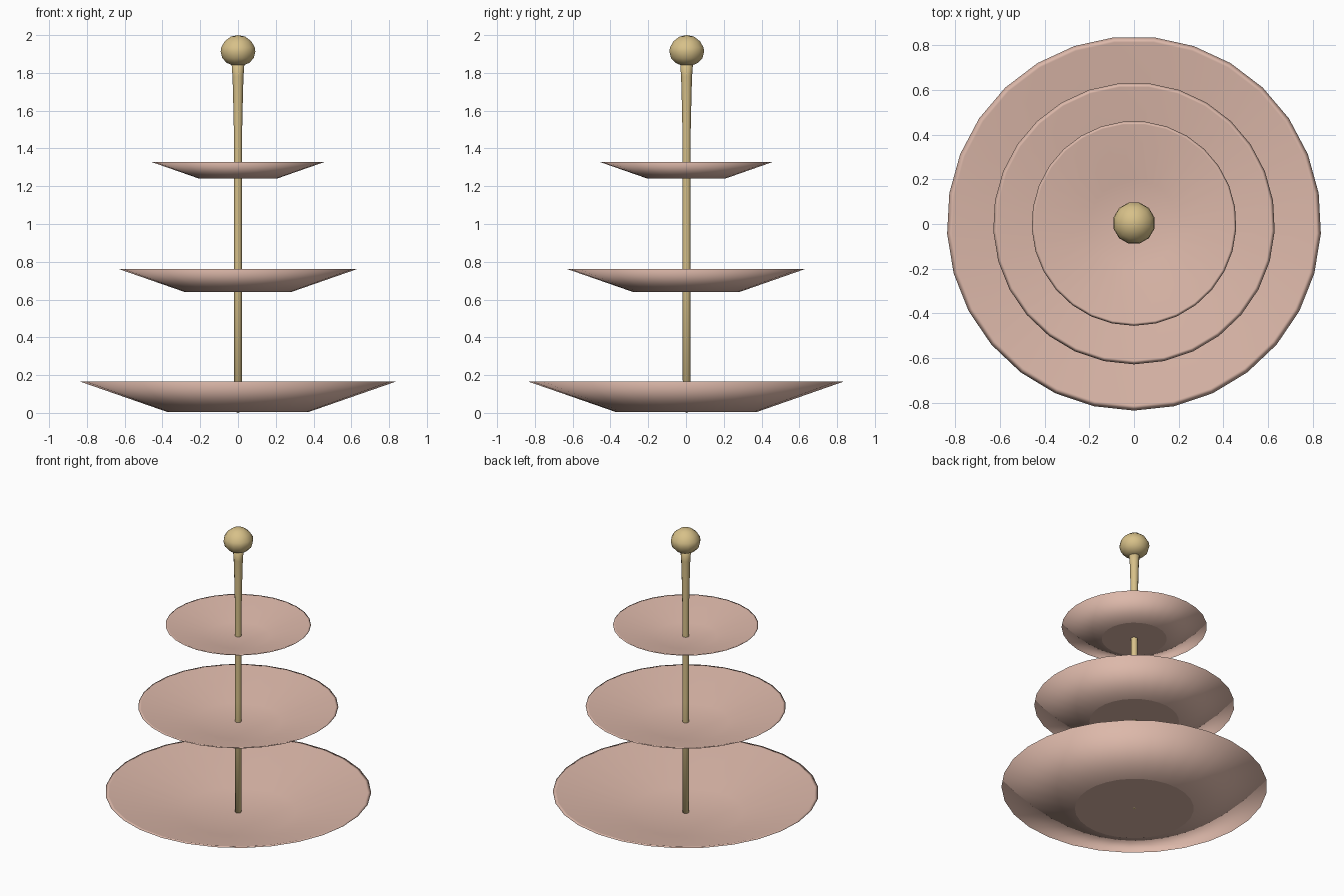
import bpy, bmesh, math

if "Cube" in bpy.data.objects:
    bpy.data.objects.remove(bpy.data.objects["Cube"])


def material(name, rgb):
    m = bpy.data.materials.new(name)
    m.diffuse_color = (*rgb, 1)
    m.use_nodes = True
    m.node_tree.nodes["Principled BSDF"].inputs["Base Color"].default_value = m.diffuse_color
    return m


PINK = material("pink ceramic", (0.72, 0.48, 0.40))
BRASS = material("pale brass", (0.68, 0.53, 0.25))


def lathe(name, profile, sides, mat, y=0.0, start=-math.pi / 2, sharp_rings=()):
    """Revolve an (r, z) profile, listed from top to bottom, about the z axis."""
    bm = bmesh.new()
    rings = []
    for r, z in profile:
        if r == 0:
            rings.append([bm.verts.new((0, y, z))] * sides)
        else:
            a = [start + 2 * math.pi * i / sides for i in range(sides)]
            rings.append([bm.verts.new((r * math.cos(t), y + r * math.sin(t), z)) for t in a])
    for up, lo in zip(rings, rings[1:]):
        for i in range(sides):
            j = (i + 1) % sides
            quad = list(dict.fromkeys((up[i], lo[i], lo[j], up[j])))
            bm.faces.new(quad).smooth = True
    for k in sharp_rings:
        for i in range(sides):
            bm.edges.get((rings[k][i], rings[k][(i + 1) % sides])).smooth = False
    bmesh.ops.recalc_face_normals(bm, faces=bm.faces)
    mesh = bpy.data.meshes.new(name)
    bm.to_mesh(mesh)
    bm.free()
    mesh.materials.append(mat)
    ob = bpy.data.objects.new(name, mesh)
    bpy.context.collection.objects.link(ob)
    return ob


# Three shallow plates: same shape at three sizes, with a sharp flat foot
PLATE = [(0, 0.022), (0.36, 0.024), (0.815, 0.161), (0.838, 0.161), (0.375, 0), (0, 0)]
for name, z, s in (("bottom_plate", 0.005, 1.0),
                   ("middle_plate", 0.64, 0.753),
                   ("top_plate", 1.24, 0.547)):
    lathe(name, [(r * s, z + h * s) for r, h in PLATE], 29, PINK,
          y=0.0025, sharp_rings=(4,))

# Central rod, flaring slightly under the knob
lathe("rod", [(0, 1.87), (0.034, 1.85), (0.029, 1.78), (0.026, 1.68), (0.022, 1.5),
              (0.021, 0.8), (0.02, 0.01), (0, 0)], 12, BRASS, y=0.003)

# Flattened round knob
lathe("knob", [(0, 2.0), (0.04, 1.992), (0.073, 1.967), (0.092, 1.935), (0.095, 1.912),
               (0.086, 1.878), (0.062, 1.853), (0.03, 1.84), (0, 1.84)],
      12, BRASS, y=0.004, start=math.pi / 12)
